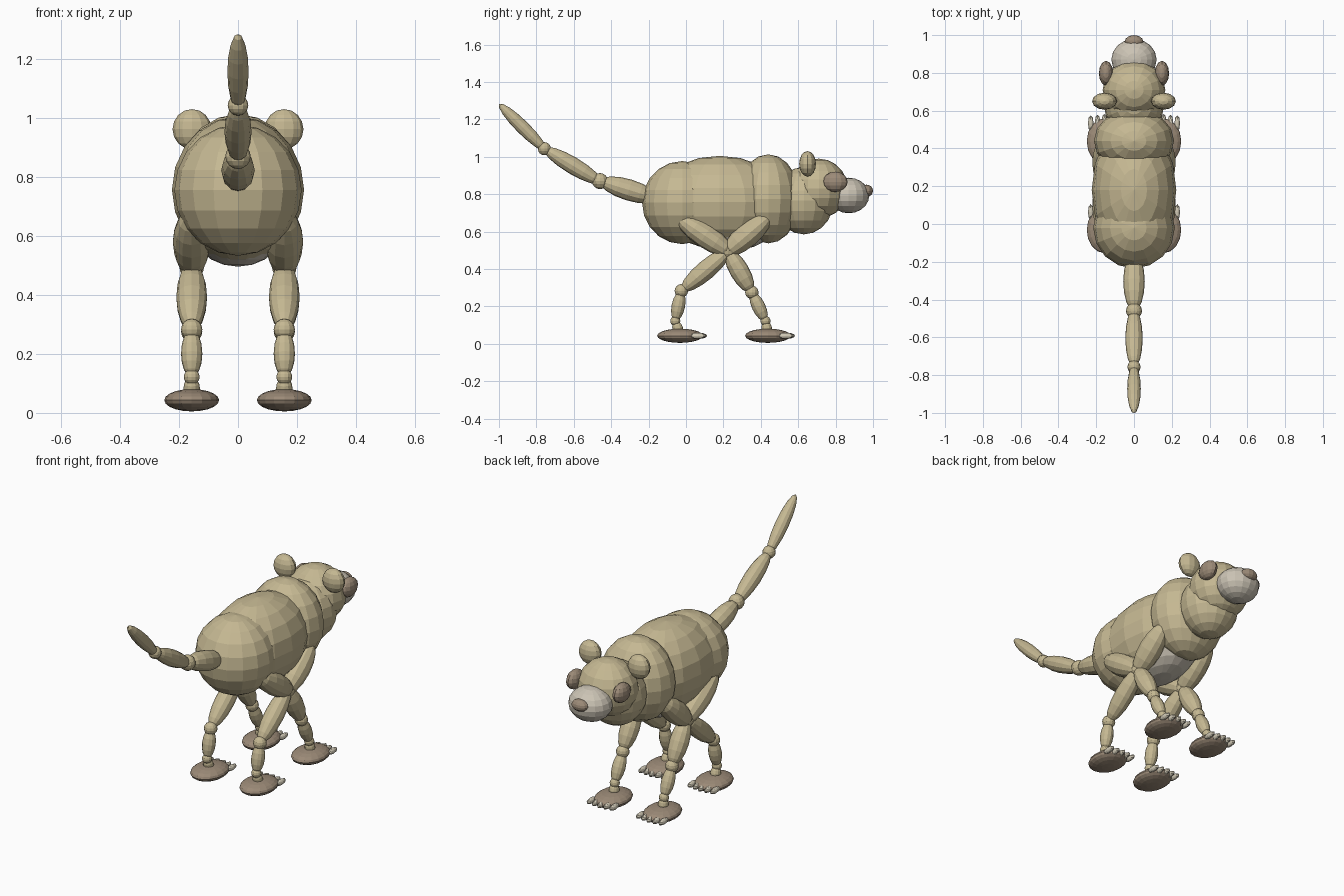
import bpy, bmesh
from mathutils import Vector, Matrix

if "Cube" in bpy.data.objects:
    bpy.data.objects.remove(bpy.data.objects["Cube"])


def material(name, rgb):
    m = bpy.data.materials.new(name)
    m.diffuse_color = (*rgb, 1)
    m.use_nodes = True
    m.node_tree.nodes["Principled BSDF"].inputs["Base Color"].default_value = m.diffuse_color
    return m


TAN = material("tan fur", (0.56, 0.48, 0.29))
PALE = material("pale fur", (0.60, 0.55, 0.46))
BROWN = material("brown skin", (0.33, 0.255, 0.185))
CLAW = material("claw cream", (0.64, 0.59, 0.47))


def ellipsoid(name, center, radii, mat, rot=None, seg=16, rings=10):
    """Flat-shaded sphere scaled to three radii, optionally rotated."""
    bm = bmesh.new()
    bmesh.ops.create_uvsphere(bm, u_segments=seg, v_segments=rings, radius=1)
    m = Matrix.Translation(center)
    if rot:
        m = m @ rot.to_matrix().to_4x4()
    bm.transform(m @ Matrix.Diagonal((*radii, 1)))
    me = bpy.data.meshes.new(name)
    bm.to_mesh(me)
    bm.free()
    me.materials.append(mat)
    ob = bpy.data.objects.new(name, me)
    bpy.context.collection.objects.link(ob)
    return ob


def limb(name, a, b, r, mat=TAN):
    """Long ellipsoid whose poles sit at points a and b."""
    a, b = Vector(a), Vector(b)
    d = b - a
    ellipsoid(name, (a + b) / 2, (r, r, d.length / 2), mat,
              d.to_track_quat('Z', 'Y'), 12, 8)


def ball(name, c, r, mat=TAN):
    ellipsoid(name, c, (r, r, r), mat, None, 12, 8)


# Torso, neck and head
ellipsoid("rump", (0, -0.02, 0.755), (0.216, 0.215, 0.222), TAN)
ellipsoid("body", (0, 0.18, 0.757), (0.224, 0.36, 0.248), TAN)
ellipsoid("belly", (0, 0.22, 0.622), (0.155, 0.25, 0.126), PALE)
ellipsoid("chest", (0, 0.44, 0.775), (0.212, 0.17, 0.238), TAN)
ellipsoid("neck", (0, 0.63, 0.765), (0.16, 0.16, 0.18), TAN)
ellipsoid("head", (0, 0.71, 0.83), (0.166, 0.155, 0.16), TAN)
ellipsoid("muzzle", (0, 0.87, 0.793), (0.12, 0.11, 0.095), PALE)
ellipsoid("nose", (0, 0.965, 0.818), (0.05, 0.035, 0.033), BROWN, None, 12, 8)

# Tail segments and joints
limb("tail_base", (0, -0.15, 0.775), (0, -0.46, 0.87), 0.057)
ball("tail_joint_lower", (0, -0.46, 0.87), 0.043)
limb("tail_middle", (0, -0.45, 0.86), (0, -0.76, 1.045), 0.046)
ball("tail_joint_upper", (0, -0.757, 1.043), 0.035)
limb("tail_tip", (0, -0.745, 1.03), (0, -1.0, 1.283), 0.036)

# Leg paths as (y, z): hip, knee, ankle, wrist, foot centre
LEGS = {
    "hind": ((-0.05, 0.68), (0.225, 0.495), (-0.025, 0.283),
             (-0.057, 0.122), (-0.032, 0.043)),
    "front": ((0.45, 0.685), (0.225, 0.495), (0.352, 0.275),
              (0.425, 0.122), (0.438, 0.043)),
}

for side, s in (("left", -1), ("right", 1)):
    # Eyes and ears
    ellipsoid(f"{side}_eye", (s * 0.148, 0.798, 0.866), (0.038, 0.066, 0.054), BROWN, None, 12, 8)
    ellipsoid(f"{side}_ear", (s * 0.156, 0.65, 0.962), (0.066, 0.045, 0.068), TAN, None, 12, 8)
    x = s * 0.157
    for pair, path in LEGS.items():
        tag = f"{side}_{pair}"
        hip, knee, ankle, wrist, foot = [Vector((x, y, z)) for y, z in path]
        limb(f"{tag}_thigh", hip, knee + (knee - hip) * 0.1, 0.064)
        ball(f"{tag}_knee", knee, 0.042)
        limb(f"{tag}_shank", knee + (knee - ankle) * 0.05, ankle, 0.052)
        ball(f"{tag}_ankle", ankle, 0.036)
        limb(f"{tag}_lower_leg", ankle, wrist, 0.036)
        ball(f"{tag}_wrist", wrist, 0.027)
        limb(f"{tag}_pastern", wrist, foot, 0.028)
        # Foot pad and claws
        ellipsoid(f"{tag}_foot", foot, (0.093, 0.122, 0.038), BROWN)
        for i in range(-2, 3):
            c = foot + Vector((i * 0.036, 0.103 - 0.004 * abs(i), 0))
            ellipsoid(f"{tag}_claw_{i + 3}", c, (0.015, 0.042, 0.016), CLAW, None, 8, 6)
